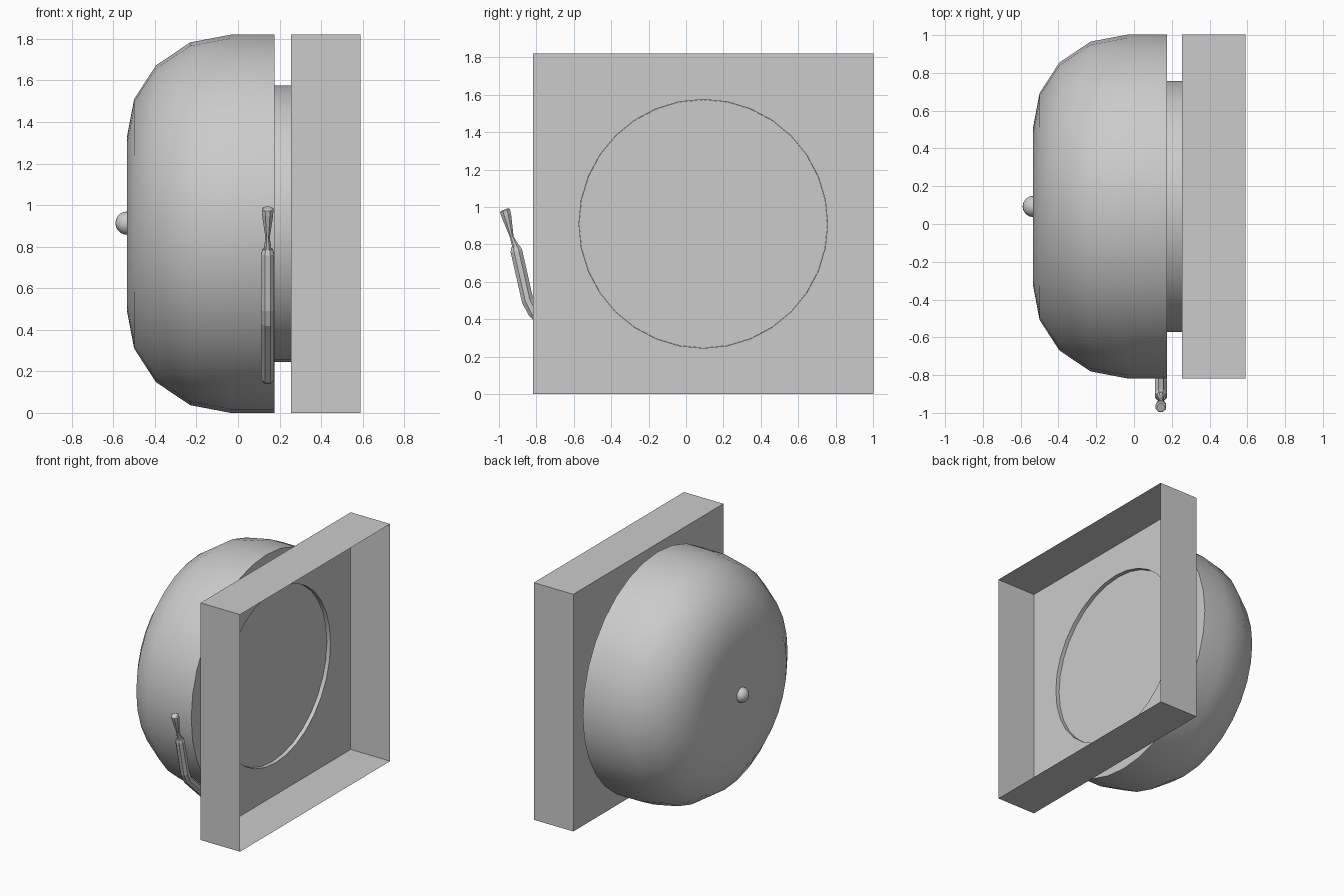
import bpy, bmesh, math
from mathutils import Vector

if "Cube" in bpy.data.objects:
    bpy.data.objects.remove(bpy.data.objects["Cube"])

CY, CZ, N = 0.0925, 0.91, 32      # bell axis (along x) and number of sides


def finish(bm, name, smooth=True, recalc=True):
    if recalc:
        bmesh.ops.recalc_face_normals(bm, faces=bm.faces)
    me = bpy.data.meshes.new(name)
    bm.to_mesh(me)
    bm.free()
    ob = bpy.data.objects.new(name, me)
    bpy.context.collection.objects.link(ob)
    if smooth:
        bpy.context.view_layer.objects.active = ob
        ob.select_set(True)
        bpy.ops.object.shade_smooth_by_angle(angle=math.radians(35))
        ob.select_set(False)
    return ob


def ring(bm, x, r, square=False, n=N):
    """Ring of vertices round the bell axis, circular or pushed out to a square."""
    vs = []
    for i in range(n):
        a = 2 * math.pi * i / n
        c, s = math.cos(a), math.sin(a)
        k = r / max(abs(c), abs(s)) if square else r
        vs.append(bm.verts.new((x, CY + k * c, CZ + k * s)))
    return vs


def bridge(bm, a, b):
    n = len(a)
    for i in range(n):
        j = (i + 1) % n
        bm.faces.new((a[i], a[j], b[j], b[i]))


def lathe(name, profile, n=N):
    bm = bmesh.new()
    rings = [ring(bm, x, r, n=n) for x, r in profile]
    for a, b in zip(rings, rings[1:]):
        bridge(bm, a, b)
    bm.faces.new(rings[0])
    bm.faces.new(rings[-1])
    return finish(bm, name)


# Bell dome with a flat back
lathe("bell_dome", [(0.175, 0.91), (-0.035, 0.91), (-0.23, 0.873),
                    (-0.395, 0.762), (-0.50, 0.60), (-0.535, 0.415)])

# Centre nut on the dome
bm = bmesh.new()
bmesh.ops.create_uvsphere(bm, u_segments=16, v_segments=10, radius=0.056)
bmesh.ops.translate(bm, verts=bm.verts, vec=(-0.534, CY, CZ + 0.003))
finish(bm, "centre_nut")

# Open-backed square box, its round opening and the neck to the bell
bm = bmesh.new()
H = 0.91
rings = [ring(bm, 0.59, H, True), ring(bm, 0.255, H, True),
         ring(bm, 0.255, 0.665), ring(bm, 0.175, 0.665)]
for a, b in zip(rings, rings[1:]):
    bridge(bm, a, b)
finish(bm, "back_box_and_neck")

# Disc closing the neck just inside the opening
bm = bmesh.new()
bm.faces.new(ring(bm, 0.225, 0.664))
finish(bm, "neck_disc", smooth=False, recalc=False)


# Striker parts: octagonal tube swept along a path in the y-z plane
def sweep(name, pts, sides=8, x=0.1425):
    bm = bmesh.new()
    P = [Vector((0, y, z)) for y, z, r in pts]
    rings = []
    for i, p in enumerate(P):
        d0 = (p - P[i - 1]).normalized() if i else Vector()
        d1 = (P[i + 1] - p).normalized() if i < len(P) - 1 else Vector()
        t = (d0 + d1).normalized()
        nrm = Vector((0, -t.z, t.y))
        vs = []
        for k in range(sides):
            a = 2 * math.pi * (k + 0.5) / sides
            q = p + pts[i][2] * (math.cos(a) * nrm + Vector((math.sin(a), 0, 0)))
            vs.append(bm.verts.new((q.x + x, q.y, q.z)))
        rings.append(vs)
    for a, b in zip(rings, rings[1:]):
        bridge(bm, a, b)
    bm.faces.new(rings[0])
    bm.faces.new(rings[-1])
    return finish(bm, name, smooth=False)


# Bent striker arm with chamfered ends
sweep("striker_arm", [(-0.51, 0.155, 0.024), (-0.53, 0.172, 0.034),
                      (-0.815, 0.437, 0.034), (-0.847, 0.50, 0.034),
                      (-0.907, 0.765, 0.034), (-0.912, 0.788, 0.026)])

# Narrow neck and flared striker head
sweep("striker_head", [(-0.91, 0.785, 0.02), (-0.932, 0.842, 0.011),
                       (-0.961, 0.955, 0.029), (-0.968, 0.981, 0.03),
                       (-0.970, 0.986, 0.022)])
